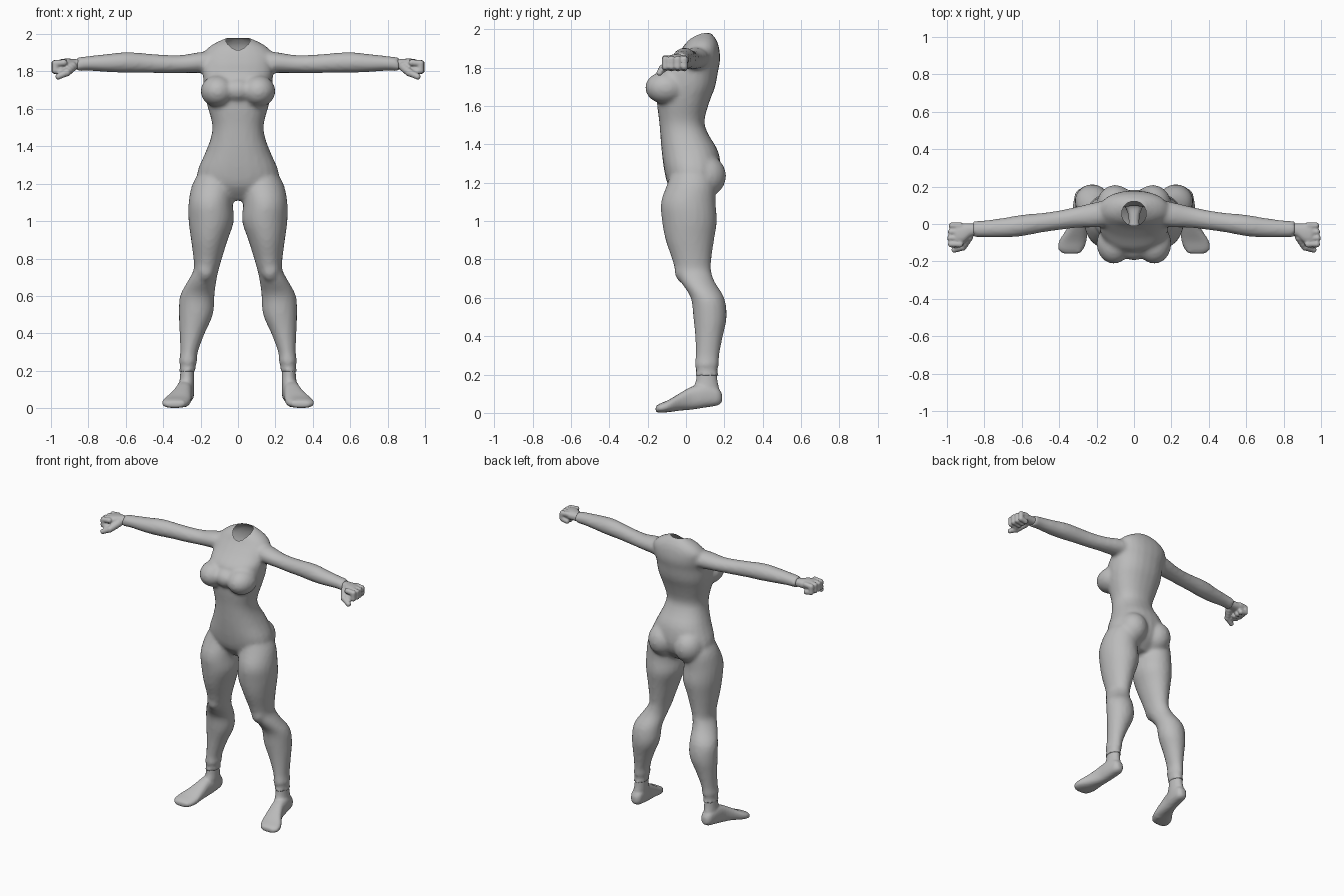
import bpy, bmesh, math
from mathutils import Vector

grey = bpy.data.materials.new("plain grey")
grey.diffuse_color = (0.5, 0.5, 0.5, 1)


def loft(bm, rings, axis, s=1, p=2.0, n=24, steps=3):
    """Skin smooth elliptical rings (position, centre a, centre b, radius a, radius b)."""
    def point(r, t):
        c, d = math.cos(t), math.sin(t)
        a = r[1] + r[3] * math.copysign(abs(c) ** (2 / p), c)
        b = r[2] + r[4] * math.copysign(abs(d) ** (2 / p), d)
        v = {'X': (r[0], a, b), 'Y': (a, r[0], b), 'Z': (a, b, r[0])}[axis]
        return (v[0] * s, v[1], v[2])
    fine = []
    for i in range(len(rings) - 1):
        q = [Vector(rings[min(max(j, 0), len(rings) - 1)]) for j in range(i - 1, i + 3)]
        for k in range(steps):
            t = k / steps
            fine.append(0.5 * (2 * q[1] + (q[2] - q[0]) * t
                               + (2 * q[0] - 5 * q[1] + 4 * q[2] - q[3]) * t * t
                               + (3 * q[1] - q[0] - 3 * q[2] + q[3]) * t ** 3))
    fine.append(Vector(rings[-1]))
    loops = [[bm.verts.new(point(r, 2 * math.pi * k / n)) for k in range(n)] for r in fine]
    for lo, hi in zip(loops, loops[1:]):
        for k in range(n):
            bm.faces.new((lo[k], lo[(k + 1) % n], hi[(k + 1) % n], hi[k]))
    bm.faces.new(loops[0])
    bm.faces.new(loops[-1])


def ball(bm, c, r, s=1, n=20, m=12):
    rings = []
    for k in range(m + 1):
        t = math.pi * (0.02 + 0.96 * k / m)
        rings.append((c[2] - r[2] * math.cos(t), c[0], c[1], r[0] * math.sin(t), r[1] * math.sin(t)))
    loft(bm, rings, 'Z', s, n=n, steps=1)


def limb(bm, a, b, ra, rb):
    a, b = Vector(a), Vector(b)
    for k in range(4):
        r = ra + (rb - ra) * k / 3
        ball(bm, a.lerp(b, k / 3), (r, r, r), n=12, m=7)


def finish(name, bm, voxel, rounds, mirror=False):
    """Fuse the overlapping volumes into one smooth skin."""
    bmesh.ops.recalc_face_normals(bm, faces=bm.faces)
    me = bpy.data.meshes.new(name)
    bm.to_mesh(me)
    bm.free()
    ob = bpy.data.objects.new(name, me)
    bpy.context.collection.objects.link(ob)
    m = ob.modifiers.new("fuse", 'REMESH')
    m.mode, m.voxel_size = 'VOXEL', voxel
    m = ob.modifiers.new("soften", 'SMOOTH')
    m.factor, m.iterations = 0.5, rounds
    if mirror:
        m = ob.modifiers.new("other side", 'MIRROR')
        m.use_mirror_merge = False
    deps = bpy.context.evaluated_depsgraph_get()
    baked = bpy.data.meshes.new_from_object(ob.evaluated_get(deps))
    ob.modifiers.clear()
    ob.data = baked
    baked.materials.clear()
    baked.materials.append(grey)
    for f in baked.polygons:
        f.use_smooth = True
        f.material_index = 0
    return ob


# Torso
body = bmesh.new()
loft(body, [
    (1.11, 0, 0.03, 0.08, 0.06), (1.18, 0, 0.035, 0.20, 0.125), (1.26, 0, 0.035, 0.218, 0.148),
    (1.365, 0, 0.02, 0.175, 0.147), (1.45, 0, -0.008, 0.144, 0.126), (1.52, 0, -0.022, 0.138, 0.118),
    (1.62, 0, -0.015, 0.165, 0.137), (1.70, 0, 0.0, 0.182, 0.152), (1.78, 0, 0.012, 0.187, 0.155),
    (1.84, 0, 0.05, 0.187, 0.128), (1.90, 0, 0.076, 0.183, 0.097), (1.945, 0, 0.085, 0.135, 0.073),
    (1.98, 0, 0.095, 0.06, 0.035)], 'Z', p=2.25)
ball(body, (0, -0.09, 1.70), (0.10, 0.105, 0.075))

for s in (1, -1):
    # Bust and buttock
    ball(body, (0.108, -0.105, 1.695), (0.092, 0.108, 0.085), s)
    ball(body, (0.10, 0.10, 1.235), (0.10, 0.109, 0.11), s)
    # Legs down to the trouser cuff
    loft(body, [
        (1.28, 0.11, 0.03, 0.085, 0.10), (1.20, 0.13, 0.03, 0.113, 0.125),
        (1.10, 0.146, 0.012, 0.118, 0.142), (1.0, 0.143, 0.018, 0.121, 0.143),
        (0.9, 0.153, 0.02, 0.098, 0.126), (0.8, 0.162, 0.03, 0.076, 0.102),
        (0.74, 0.170, 0.038, 0.067, 0.093), (0.68, 0.192, 0.063, 0.076, 0.088),
        (0.6, 0.218, 0.112, 0.092, 0.087), (0.5, 0.225, 0.125, 0.091, 0.087),
        (0.4, 0.245, 0.12, 0.067, 0.072), (0.3, 0.262, 0.112, 0.047, 0.061),
        (0.25, 0.267, 0.108, 0.048, 0.063), (0.225, 0.268, 0.108, 0.041, 0.055),
        (0.195, 0.27, 0.108, 0.047, 0.063)], 'Z', s)
    # Kneecap
    ball(body, (0.172, -0.01, 0.745), (0.05, 0.05, 0.07), s)
    # Arms down to the sleeve cuff
    loft(body, [
        (0.10, 0.065, 1.85, 0.07, 0.06), (0.2, 0.05, 1.848, 0.068, 0.056),
        (0.3, 0.037, 1.84, 0.057, 0.048), (0.4, 0.02, 1.84, 0.052, 0.049),
        (0.5, 0.006, 1.845, 0.052, 0.052), (0.6, -0.008, 1.848, 0.057, 0.055),
        (0.7, -0.02, 1.845, 0.052, 0.048), (0.8, -0.026, 1.843, 0.045, 0.039),
        (0.858, -0.028, 1.838, 0.043, 0.038)], 'X', s)
body = finish("bodysuit", body, 0.013, 3)

# Open neck hole
bm = bmesh.new()
bm.from_mesh(body.data)
centre, radius = Vector((0, 0.056, 1.95)), 0.065
dirs = [Vector((math.cos(math.pi * k / 8), math.sin(math.pi * k / 8), 0)) for k in range(16)]
near = [f for f in bm.faces if all(v.co.z > 1.86 and abs(v.co.x) < 0.11 for v in f.verts)]
geom = near + list({e for f in near for e in f.edges}) + list({v for f in near for v in f.verts})
for d in dirs:
    geom = bmesh.ops.bisect_plane(bm, geom=geom, dist=1e-6, plane_co=centre + d * radius, plane_no=d)["geom"]
hole = []
for f in bm.faces:
    c = f.calc_center_median() - centre
    if c.z > -0.09 and all(c.dot(d) < radius for d in dirs):
        hole.append(f)
bmesh.ops.delete(bm, geom=hole, context='FACES')
bm.to_mesh(body.data)
bm.free()

# Fists: palm, four curled fingers, thumb
hand = bmesh.new()
loft(hand, [
    (0.83, -0.028, 1.838, 0.03, 0.026), (0.87, -0.032, 1.838, 0.034, 0.028),
    (0.91, -0.048, 1.838, 0.052, 0.031), (0.95, -0.056, 1.835, 0.058, 0.03),
    (0.965, -0.056, 1.83, 0.05, 0.022)], 'X', p=2.3)
for k in range(4):
    y = -0.108 + 0.033 * k
    tip = 0.981 - 0.004 * abs(k - 1)
    path = [(0.93, y, 1.847), (tip, y, 1.843), (tip, y, 1.805), (0.935, y, 1.797)]
    for a, b in zip(path, path[1:]):
        limb(hand, a, b, 0.0185, 0.018)
limb(hand, (0.885, -0.07, 1.825), (0.915, -0.122, 1.795), 0.026, 0.022)
limb(hand, (0.915, -0.122, 1.795), (0.96, -0.138, 1.773), 0.021, 0.017)
finish("hands", hand, 0.006, 2, mirror=True)

# Feet with ankles
foot = bmesh.new()
loft(foot, [
    (0.188, 0.275, 0.078, 0.016, 0.02), (0.165, 0.275, 0.085, 0.038, 0.046),
    (0.10, 0.28, 0.09, 0.046, 0.062), (0.03, 0.29, 0.077, 0.046, 0.06),
    (-0.03, 0.305, 0.058, 0.057, 0.046), (-0.09, 0.327, 0.036, 0.073, 0.032),
    (-0.135, 0.338, 0.025, 0.067, 0.024), (-0.158, 0.338, 0.02, 0.04, 0.015)], 'Y', p=2.5)
loft(foot, [
    (0.06, 0.278, 0.11, 0.038, 0.06), (0.12, 0.275, 0.105, 0.041, 0.068),
    (0.17, 0.272, 0.108, 0.038, 0.056), (0.24, 0.27, 0.108, 0.036, 0.05)], 'Z')
# Big toe
limb(foot, (0.287, -0.09, 0.03), (0.30, -0.138, 0.024), 0.026, 0.021)
finish("feet", foot, 0.008, 2, mirror=True)
